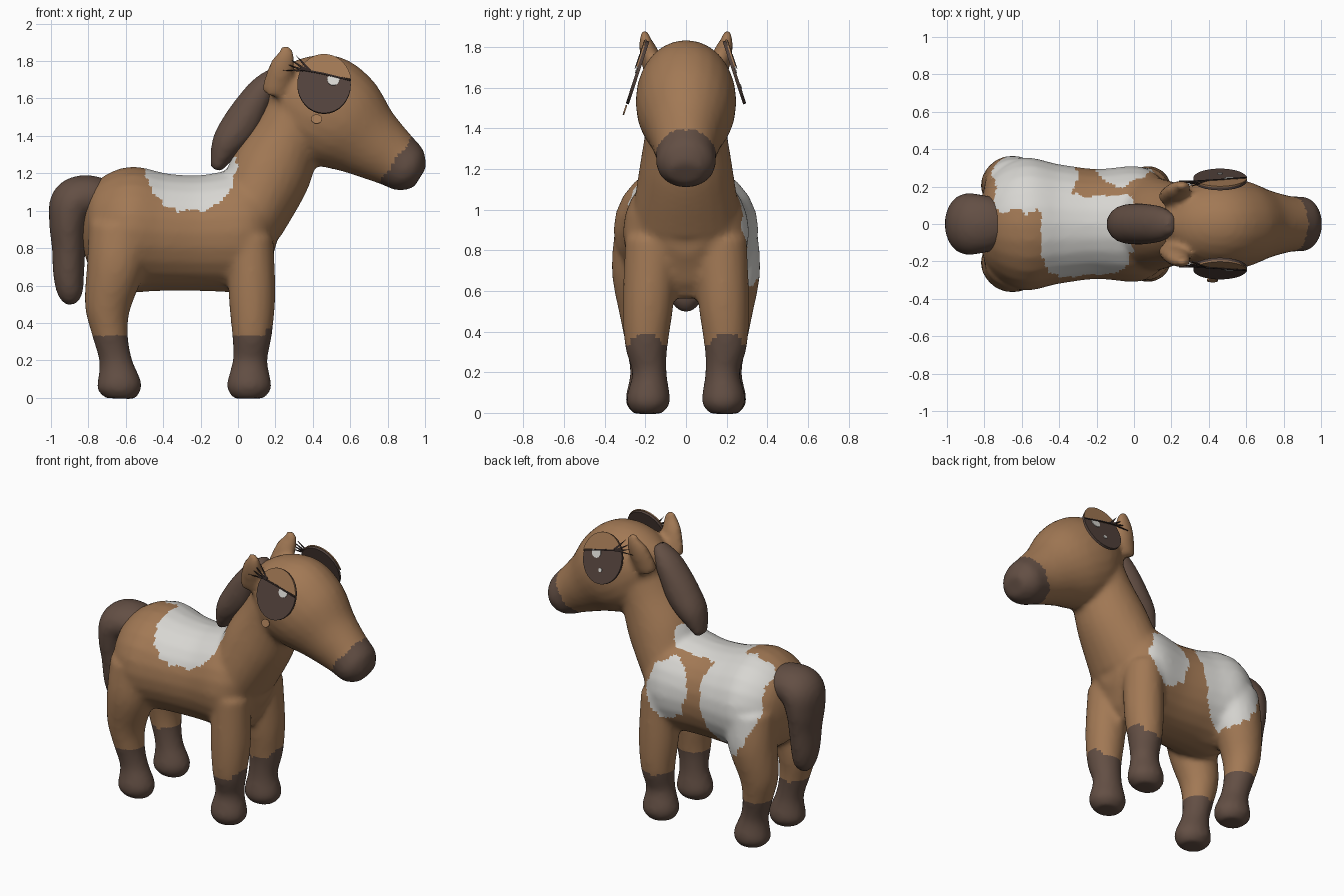
import bpy, bmesh, math
from mathutils import Vector

cube = bpy.data.objects.get("Cube")
if cube:
    bpy.data.objects.remove(cube, do_unlink=True)


def material(name, r, g, b):
    mat = bpy.data.materials.new(name)
    mat.use_nodes = True
    mat.diffuse_color = (r, g, b, 1)
    bsdf = next(n for n in mat.node_tree.nodes if n.type == 'BSDF_PRINCIPLED')
    bsdf.inputs["Base Color"].default_value = (r, g, b, 1)
    bsdf.inputs["Roughness"].default_value = 0.8
    return mat


COAT = material("chestnut coat", 0.36, 0.19, 0.09)
DARK = material("dark brown hair", 0.125, 0.078, 0.058)
WHITE = material("white patch", 0.68, 0.67, 0.64)
EYE = material("eye brown", 0.085, 0.055, 0.045)
LASH = material("lash black", 0.03, 0.02, 0.018)


def smooth_path(keys, steps=6):
    """Catmull-Rom samples through sections (x, y, z, width, depth)."""
    out = []
    for i in range(len(keys) - 1):
        quad = [keys[max(0, i - 1)], keys[i], keys[i + 1], keys[min(len(keys) - 1, i + 2)]]
        for s in range(steps):
            t = s / steps
            out.append([b + t / 2 * (c - a + t * (2 * a - 5 * b + 4 * c - d + t * (3 * (b - c) + d - a)))
                        for a, b, c, d in zip(*quad)])
    return out + [list(keys[-1])]


def loft(bm, keys, sides=24):
    """Closed tube of elliptical rings that follows the sections."""
    path = smooth_path(keys)
    rings = []
    for i, key in enumerate(path):
        before, after = path[max(0, i - 1)], path[min(len(path) - 1, i + 1)]
        along = (Vector(after[:3]) - Vector(before[:3])).normalized()
        across = Vector((0, 1, 0))
        across = (across - along * across.dot(along)).normalized()
        up = along.cross(across)
        ring = []
        for k in range(sides):
            a = math.tau * k / sides
            ring.append(bm.verts.new(Vector(key[:3]) + across * key[3] * math.cos(a)
                                     + up * key[4] * math.sin(a)))
        rings.append(ring)
    for low, high in zip(rings, rings[1:]):
        for k in range(sides):
            n = (k + 1) % sides
            bm.faces.new((low[k], low[n], high[n], high[k]))
    bm.faces.new(rings[0])
    bm.faces.new(rings[-1])


def link(name, bm, mats):
    bmesh.ops.recalc_face_normals(bm, faces=bm.faces)
    me = bpy.data.meshes.new(name)
    bm.to_mesh(me)
    bm.free()
    ob = bpy.data.objects.new(name, me)
    bpy.context.scene.collection.objects.link(ob)
    for m in mats:
        me.materials.append(m)
    return ob


def sculpt(name, parts, mats, rounds):
    """Fuse overlapping lofts into one smooth skin."""
    bm = bmesh.new()
    for keys in parts:
        loft(bm, keys)
    ob = link(name, bm, [])
    remesh = ob.modifiers.new("fuse", 'REMESH')
    remesh.mode = 'VOXEL'
    remesh.voxel_size = 0.018
    soften = ob.modifiers.new("soften", 'SMOOTH')
    soften.factor = 0.5
    soften.iterations = rounds
    deps = bpy.context.evaluated_depsgraph_get()
    me = bpy.data.meshes.new_from_object(ob.evaluated_get(deps))
    ob.modifiers.clear()
    ob.data = me
    me.materials.clear()
    for m in mats:
        me.materials.append(m)
    me.shade_smooth()
    return ob


def mirrored(keys):
    return [keys, [(x, -y, z, w, d) for x, y, z, w, d in keys]]


# Body sections
torso = [(-.83, 0, .9, .08, .1), (-.77, 0, .9, .25, .24), (-.6, 0, .9, .355, .335),
         (-.4, 0, .885, .32, .315), (-.2, 0, .88, .295, .31), (0, 0, .89, .31, .33),
         (.1, 0, .89, .28, .32), (.17, 0, .88, .2, .25), (.215, 0, .87, .08, .1)]
neck = [(.05, 0, .95, .27, .2), (.17, 0, 1.2, .23, .22), (.27, 0, 1.4, .2, .19),
        (.36, 0, 1.55, .2, .2)]
head = [(.17, 0, 1.69, .05, .05), (.25, 0, 1.65, .17, .18), (.4, 0, 1.575, .24, .285),
        (.55, 0, 1.48, .24, .28), (.7, 0, 1.37, .185, .205), (.83, 0, 1.28, .15, .158),
        (.92, 0, 1.215, .142, .128), (.975, 0, 1.18, .08, .065)]
front_leg = [(.07, .17, .85, .13, .12), (.075, .185, .55, .125, .125), (.075, .195, .35, .108, .108),
             (.065, .18, .2, .085, .093), (.06, .185, .06, .108, .12), (.06, .185, -.004, .07, .08)]
hind_leg = [(-.62, .2, .9, .15, .18), (-.655, .215, .7, .15, .155), (-.695, .205, .5, .125, .125),
            (-.685, .2, .35, .1, .097), (-.655, .19, .2, .085, .087),
            (-.635, .19, .06, .108, .12), (-.635, .19, -.004, .07, .08)]
ear = [(.19, .14, 1.62, .05, .07), (.23, .175, 1.75, .05, .07),
       (.255, .2, 1.83, .032, .05), (.25, .2, 1.885, .014, .022)]

body = sculpt("body", [torso, neck, head] + mirrored(front_leg) + mirrored(hind_leg) + mirrored(ear),
              [COAT, DARK, WHITE], 6)


def inside(u, v, cu, cv, ru, rv):
    return ((u - cu) / ru) ** 2 + ((v - cv) / rv) ** 2 < 1


# Coat markings: socks, muzzle, saddle, rump and shoulder patches
for face in body.data.polygons:
    x, y, z = face.center
    wob = 0.01 * math.sin(43 * x + 29 * z) + 0.008 * math.sin(71 * y - 53 * x + 37 * z)
    if z < 0.33 + wob / 2 or 0.8 * x - 0.6 * z > -0.087 + wob / 2:
        face.material_index = 1
    else:
        u, v = x + wob, z + wob
        saddle = y < 0.15 + wob and inside(u, v, -.25, 1.21, .24, .21)
        rump = y > 0.07 + wob and inside(u, v, -.53, 1.0, .22, .38)
        shoulder = y > 0.2 + wob and inside(u, v, -.05, .93, .15, .2)
        if saddle or rump or shoulder:
            face.material_index = 2

# Mane and tail
sculpt("mane", [[(-.12, 0, 1.22, .05, .03), (-.06, 0, 1.35, .1, .085), (.02, 0, 1.46, .11, .105),
                 (.09, 0, 1.58, .105, .09), (.15, 0, 1.67, .09, .07), (.21, 0, 1.75, .05, .03)]],
       [DARK], 4)
sculpt("tail", [[(-.7, 0, 1.05, .13, .11), (-.8, 0, 1.07, .155, .12), (-.88, 0, 1.04, .165, .125),
                 (-.905, 0, .93, .155, .105), (-.905, 0, .8, .13, .09),
                 (-.905, 0, .65, .105, .082), (-.895, 0, .55, .075, .065),
                 (-.885, 0, .5, .03, .03)]],
       [DARK], 4)


# Eye plates lie in a tilted plane on each side of the head
def plate(name, outline, side, lift, thick, mat):
    origin = Vector((.46, side * .24, 1.675))
    up = Vector((0, -side * .31, .95))
    out = Vector((0, side * .95, .31))
    bm = bmesh.new()
    layers = [[bm.verts.new(origin + Vector((u, 0, 0)) + up * v + out * h) for u, v in outline]
              for h in (lift, lift + thick)]
    count = len(outline)
    for layer in layers:
        bm.faces.new(layer)
    for i in range(count):
        n = (i + 1) % count
        bm.faces.new((layers[0][i], layers[0][n], layers[1][n], layers[1][i]))
    return link(name, bm, [mat])


def arc(cu, cv, ru, rv, start=0, end=360, count=32):
    span = math.radians(end - start)
    return [(cu + ru * math.cos(math.radians(start) + span * i / count),
             cv + rv * math.sin(math.radians(start) + span * i / count))
            for i in range(count if end - start == 360 else count + 1)]


for label, side in (("near", -1), ("far", 1)):
    plate(label + "_eye", arc(0, 0, .143, .163), side, -.01, .016, EYE)
    plate(label + "_eyelid", arc(0, 0, .147, .167, 9, 150), side, .006, .008, COAT)
    plate(label + "_eye_shine", arc(.05, .025, .033, .033, count=14), side, .006, .004, WHITE)
    # Lash line along the lid edge, then the fan of lashes
    plate(label + "_lash_line", [(.143, .022), (0, .06), (-.13, .086), (-.13, .077), (0, .05), (.143, .014)],
          side, .014, .004, LASH)
    for i, (u, v) in enumerate([(-.22, .075), (-.2, .11), (-.185, .14), (-.15, .16)]):
        root = -.13 + i * .015
        plate(label + "_lash_" + str(i + 1), [(root, .07), (root + .014, .08), (u, v)], side, .01, .006, LASH)

# Small details found on one side only
plate("far_eye_small_shine", arc(0, -.075, .013, .013, count=10), 1, .006, .004, WHITE)
plate("near_cheek_spot", arc(-.04, -.195, .03, .026, count=14), -1, -.004, .008, COAT)
